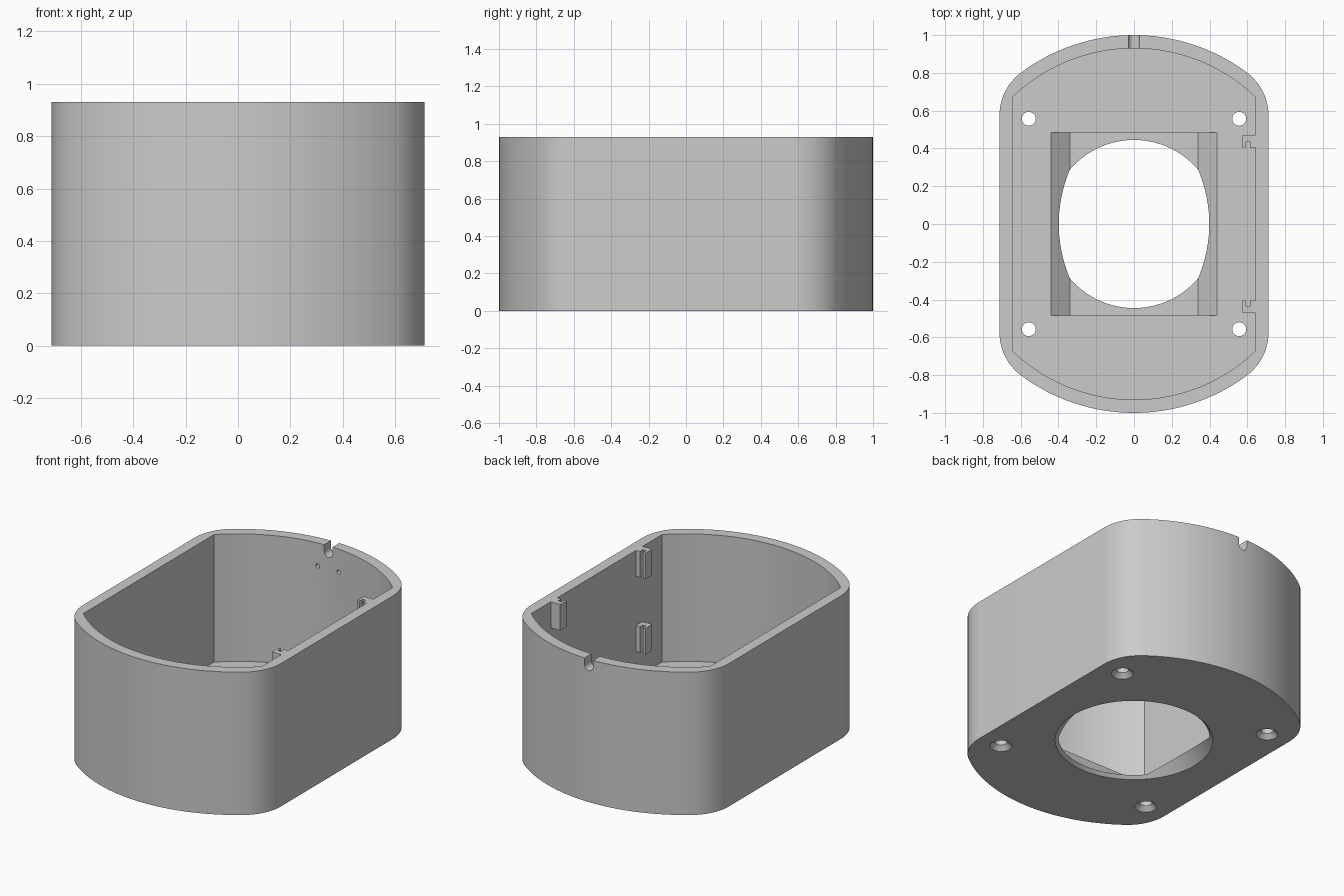
import bpy, bmesh, math
from mathutils import Matrix, Vector

if "Cube" in bpy.data.objects:
    bpy.data.objects.remove(bpy.data.objects["Cube"])

HEIGHT, FLOOR = 0.93, 0.10
HALF_W, INNER_W, INNER_R = 0.712, 0.643, 0.93

grey = bpy.data.materials.new("plain grey")
grey.use_nodes = True
colour = (0.6, 0.6, 0.6, 1)
grey.diffuse_color = colour
grey.node_tree.nodes["Principled BSDF"].inputs["Base Color"].default_value = colour


def finish(name, bm):
    bmesh.ops.recalc_face_normals(bm, faces=bm.faces)
    mesh = bpy.data.meshes.new(name)
    bm.to_mesh(mesh)
    bm.free()
    mesh.materials.append(grey)
    obj = bpy.data.objects.new(name, mesh)
    bpy.context.collection.objects.link(obj)
    return obj


def prism(name, points, low, high, axis="Z"):
    """Extrude an outline along z, or an x-z outline along y."""
    bm = bmesh.new()
    place = (lambda a, b, c: (a, b, c)) if axis == "Z" else (lambda a, b, c: (a, c, b))
    face = bm.faces.new([bm.verts.new(place(a, b, low)) for a, b in points])
    ext = bmesh.ops.extrude_face_region(bm, geom=[face])
    verts = [v for v in ext["geom"] if isinstance(v, bmesh.types.BMVert)]
    bmesh.ops.translate(bm, verts=verts, vec=Vector(place(0, 0, high - low)))
    return finish(name, bm)


def cone(name, x, y, r_low, r_high, low, high, axis="Z", sides=32):
    bm = bmesh.new()
    mat = Matrix.Translation((0, 0, (low + high) / 2))
    if axis == "Y":
        mat = Matrix.Rotation(-math.pi / 2, 4, "X") @ mat
    bmesh.ops.create_cone(bm, cap_ends=True, segments=sides, radius1=r_low,
                          radius2=r_high, depth=high - low, matrix=mat)
    bmesh.ops.translate(bm, verts=bm.verts, vec=(x, y, 0) if axis == "Z" else (x, 0, y))
    return finish(name, bm)


def cut(target, cutter):
    cutter.hide_render = True
    mod = target.modifiers.new("cut", "BOOLEAN")
    mod.operation, mod.solver, mod.object = "DIFFERENCE", "EXACT", cutter
    bpy.context.view_layer.objects.active = target
    bpy.ops.object.modifier_apply(modifier=mod.name)
    bpy.data.objects.remove(cutter)


def arc(cx, cy, r, start, end, n):
    return [(cx + r * math.cos(start + (end - start) * i / n),
             cy + r * math.sin(start + (end - start) * i / n)) for i in range(n + 1)]


def mirrored(quarter):
    """Complete a quarter outline running from +x to the y axis."""
    half = quarter + [(-x, y) for x, y in reversed(quarter[:-1])]
    return half + [(-x, -y) for x, y in half]


# Outer shell: round ends blended into straight sides
tangent = math.atan2(0.8, 0.6)
blend = (HALF_W - 0.6) / 0.4
outer = arc(HALF_W - blend, 0.8 * (1 - blend), blend, 0, tangent, 12)
outer += arc(0, 0, 1, tangent, math.pi / 2, 16)[1:]
shell = prism("housing", mirrored(outer), 0, HEIGHT)

# Cavity with sharp inner corners
inner = arc(0, 0, INNER_R, math.acos(INNER_W / INNER_R), math.pi / 2, 20)
cut(shell, prism("cavity_cutter", mirrored(inner), FLOOR, 1.1))

# Floor opening: pocket with sloping sides over a flared round hole
pocket = [(-0.34, 0.02), (0.34, 0.02), (0.44, FLOOR), (0.44, 0.2), (-0.44, 0.2), (-0.44, FLOOR)]
cut(shell, prism("pocket_cutter", pocket, -0.485, 0.485, "Y"))
cut(shell, cone("opening_cutter", 0, 0, 0.485, 0.315, -0.02, 0.15, sides=96))

# Countersunk screw holes
for x in (-0.557, 0.557):
    for y in (-0.557, 0.557):
        cut(shell, cone("screw_cutter", x, y, 0.037, 0.037, -0.1, 0.2))
        cut(shell, cone("countersink_cutter", x, y, 0.075, 0.035, -0.01, 0.03))

# Round-bottomed cable notch and two blind pin holes in the back wall
notch = [(0.03, 1.1), (-0.03, 1.1)] + arc(0, 0.885, 0.03, math.pi, 2 * math.pi, 12)
cut(shell, prism("notch_cutter", notch, 0.8, 1.1, "Y"))
for x in (-0.075, 0.075):
    cut(shell, cone("pin_cutter", x, 0.78, 0.014, 0.014, 0.88, 0.96, "Y", 16))

bpy.ops.object.select_all(action="DESELECT")
shell.select_set(True)
bpy.context.view_layer.objects.active = shell
bpy.ops.object.shade_smooth_by_angle(angle=math.radians(25))

# Slotted board clips on the left wall, slots facing each other
clip = [(INNER_W, 0.405), (INNER_W, 0.472), (0.575, 0.472), (0.575, 0.405),
        (0.592, 0.405), (0.592, 0.436), (0.615, 0.436), (0.615, 0.405)]
for side, sign in (("back", 1), ("front", -1)):
    for level, top in (("upper", HEIGHT), ("lower", 0.44)):
        prism(f"{side}_{level}_clip", [(x, sign * y) for x, y in clip], top - 0.17, top)
